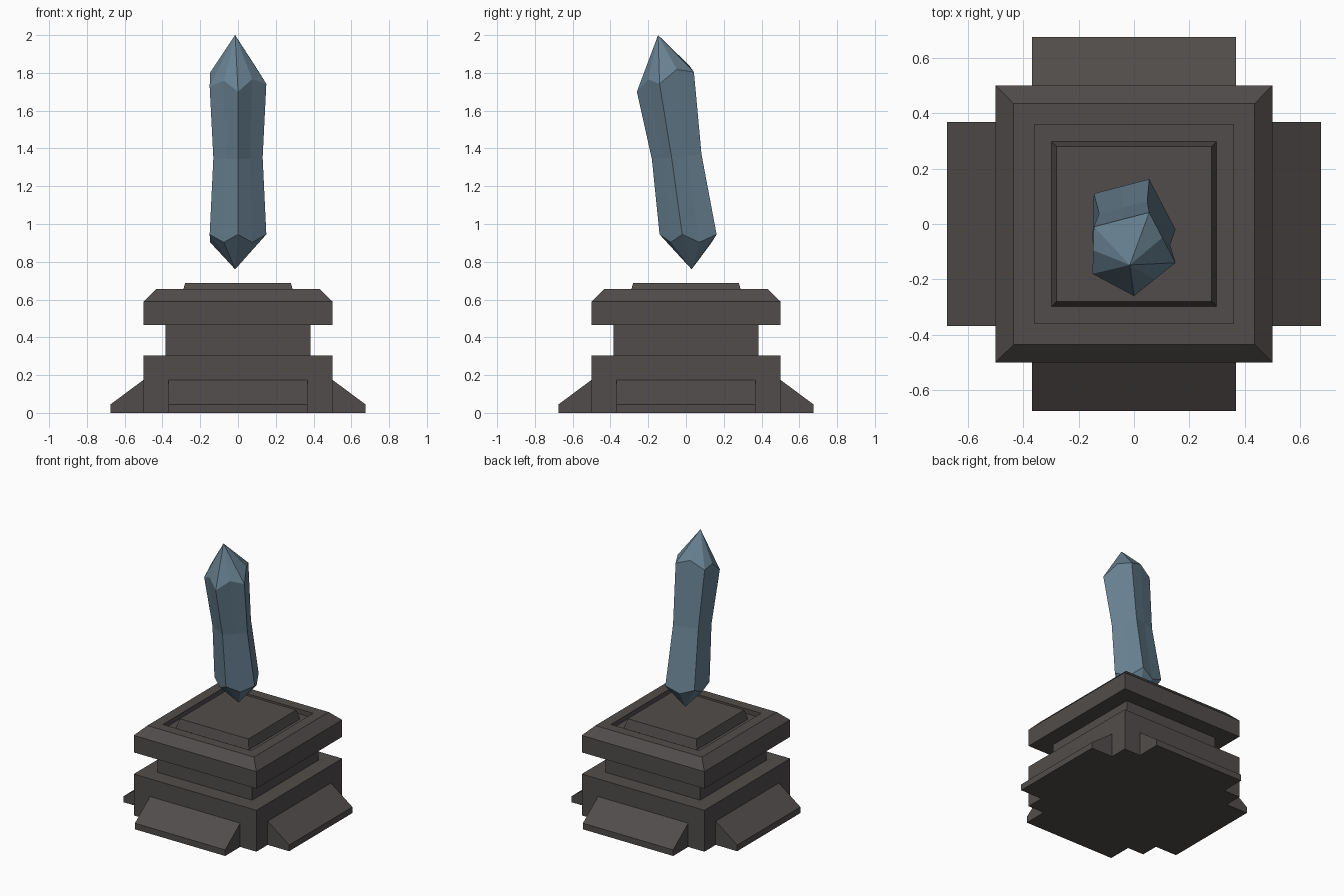
import bpy, bmesh, math
from mathutils import Vector, Matrix

if "Cube" in bpy.data.objects:
    bpy.data.objects.remove(bpy.data.objects["Cube"])


def material(name, rgb):
    m = bpy.data.materials.new(name)
    m.diffuse_color = (*rgb, 1)
    m.use_nodes = True
    m.node_tree.nodes["Principled BSDF"].inputs["Base Color"].default_value = m.diffuse_color
    return m


stone = material("dark stone", (0.082, 0.073, 0.070))
blue = material("blue crystal", (0.138, 0.220, 0.285))


def finish(name, bm, mat):
    bmesh.ops.recalc_face_normals(bm, faces=bm.faces)
    me = bpy.data.meshes.new(name)
    bm.to_mesh(me)
    bm.free()
    me.materials.append(mat)
    ob = bpy.data.objects.new(name, me)
    bpy.context.collection.objects.link(ob)
    return ob


def skin(bm, rings):
    """Join equal-length rings of vertices with quads."""
    for a, b in zip(rings, rings[1:]):
        n = len(a)
        for i in range(n):
            j = (i + 1) % n
            bm.faces.new((a[i], a[j], b[j], b[i]))


def square_loft(name, profile, mat):
    """Square sections given as (half width, z), capped at both ends."""
    bm = bmesh.new()
    rings = [[bm.verts.new((sx * h, sy * h, z))
              for sx, sy in ((-1, -1), (1, -1), (1, 1), (-1, 1))] for h, z in profile]
    skin(bm, rings)
    bm.faces.new(rings[0])
    bm.faces.new(rings[-1])
    return finish(name, bm, mat)


# Pedestal: base, narrow neck, chamfered cap with a sunken tray and raised plate
square_loft("pedestal", [
    (0.50, 0.0), (0.50, 0.305), (0.385, 0.305), (0.385, 0.465),
    (0.50, 0.465), (0.50, 0.59), (0.435, 0.655),
    (0.36, 0.655), (0.36, 0.62), (0.298, 0.62), (0.28, 0.688)], stone)

# Sloped foot on each of the four sides
foot = [(-0.50, 0.0), (-0.675, 0.0), (-0.675, 0.045), (-0.50, 0.175)]
for k, side in enumerate(("front", "right", "back", "left")):
    bm = bmesh.new()
    ends = [[bm.verts.new((x, y, z)) for y, z in foot] for x in (-0.368, 0.368)]
    skin(bm, ends)
    for e in ends:
        bm.faces.new(e)
    bmesh.ops.rotate(bm, verts=bm.verts, cent=(0, 0, 0),
                     matrix=Matrix.Rotation(k * math.pi / 2, 3, 'Z'))
    finish(side + "_foot", bm, stone)

# Crystal: leaning five-sided shard, waisted in the middle, pointed at both ends
section = [(0.0, -0.14), (0.15, -0.02), (0.055, 0.162), (-0.145, 0.11), (-0.15, -0.06)]
bm = bmesh.new()


def crystal_ring(shift, scale, z, tilt, zigzag):
    """Corners plus edge midpoints; midpoints move by zigzag in z."""
    centre = Vector((0, 0.01))
    pts = [(Vector(p) - centre) * scale + centre + Vector((0, shift)) for p in section]
    ring = []
    for a, b in zip(pts, pts[1:] + pts[:1]):
        m = (a + b) / 2
        ring.append(bm.verts.new((a.x, a.y, z + tilt * a.y)))
        ring.append(bm.verts.new((m.x, m.y, z + tilt * m.y + zigzag)))
    return ring


rings = [crystal_ring(0, 1, 0.945, 0, -0.042),
         crystal_ring(-0.06, 0.87, 1.36, 0.1, 0),
         crystal_ring(-0.12, 1, 1.79, 0.345, 0.045)]
skin(bm, rings)
for ring, tip in ((rings[0], (-0.015, 0.03, 0.76)), (rings[2], (-0.015, -0.148, 2.0))):
    t = bm.verts.new(tip)
    for i in range(10):
        bm.faces.new((ring[i], ring[(i + 1) % 10], t))
finish("crystal", bm, blue)
